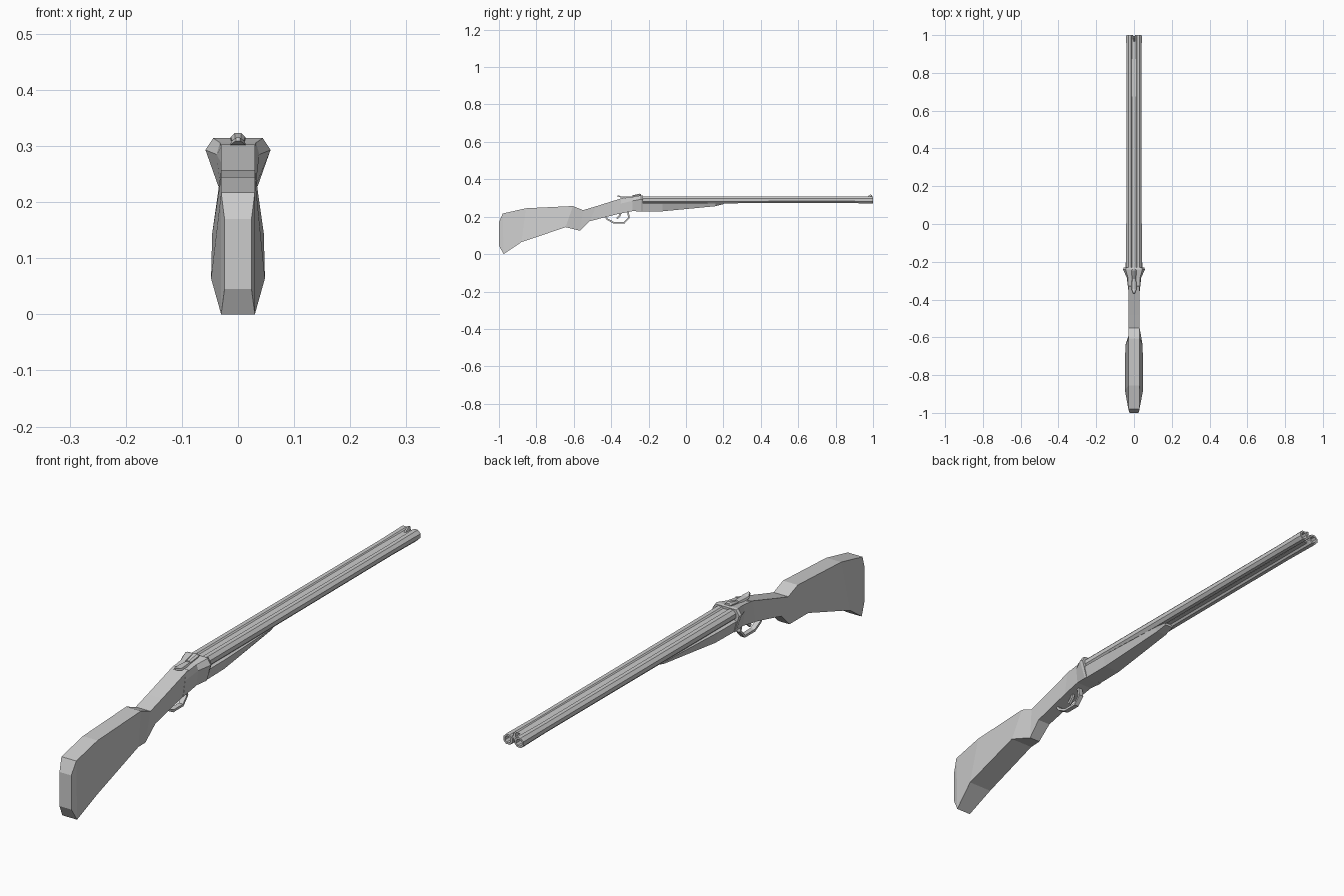
import bpy, bmesh, math


def make_object(name, bm):
    bmesh.ops.recalc_face_normals(bm, faces=bm.faces)
    mesh = bpy.data.meshes.new(name)
    bm.to_mesh(mesh)
    bm.free()
    ob = bpy.data.objects.new(name, mesh)
    bpy.context.collection.objects.link(ob)
    return ob


def skin(bm, rings, caps=True):
    loops = [[bm.verts.new(p) for p in r] for r in rings]
    n = len(loops[0])
    for a, b in zip(loops, loops[1:]):
        for i in range(n):
            j = (i + 1) % n
            bm.faces.new((a[i], a[j], b[j], b[i]))
    if caps:
        bm.faces.new(loops[0])
        bm.faces.new(loops[-1])


def loft(name, sections):
    # each section is a right-hand half profile, bottom to top, mirrored in x
    bm = bmesh.new()
    skin(bm, [s + [(-x, y, z) for x, y, z in reversed(s)] for s in sections])
    return make_object(name, bm)


def rod(name, points, width, thick):
    # rectangular bar following a path in the y-z plane
    rings = []
    for i, (y, z) in enumerate(points):
        a, b = points[max(i - 1, 0)], points[min(i + 1, len(points) - 1)]
        l = math.hypot(b[0] - a[0], b[1] - a[1])
        ny, nz = -(b[1] - a[1]) / l * thick, (b[0] - a[0]) / l * thick
        rings.append([(width, y + ny, z + nz), (-width, y + ny, z + nz),
                      (-width, y - ny, z - nz), (width, y - ny, z - nz)])
    bm = bmesh.new()
    skin(bm, rings)
    return make_object(name, bm)


# Butt stock and wrist: bottom edge then top edge of each section
loft("stock", [
    [(.024, -1, .045), (.024, -1, .17)],
    [(.03, -.975, 0), (.03, -.98, .217)],
    [(.048, -.88, .064), (.03, -.856, .245)],
    [(.046, -.643, .144), (.03, -.605, .257)],
    [(.022, -.568, .125), (.03, -.55, .235)],
    [(.026, -.515, .176), (.03, -.48, .256)],
    [(.03, -.30, .231), (.03, -.33, .303)],
])

# Receiver with flared breech
loft("receiver", [
    [(.03, -.36, .215), (.03, -.35, .27), (.03, -.345, .298)],
    [(.032, -.285, .23), (.038, -.285, .285), (.032, -.285, .306)],
    [(.035, -.24, .228), (.058, -.24, .293), (.044, -.24, .314)],
    [(.035, -.23, .228), (.054, -.23, .292), (.042, -.23, .312)],
])

# Fore-end under the barrels
loft("fore_end", [
    [(.033, -.24, .228), (.044, -.24, .27), (.03, -.24, .276)],
    [(.032, -.125, .229), (.043, -.125, .27), (.03, -.125, .276)],
    [(.02, .157, .256), (.03, .157, .27), (.025, .157, .276)],
    [(.016, .2, .267), (.022, .2, .272), (.02, .2, .276)],
])

# Two octagonal barrels with open bores
for side, label in ((-1, "left"), (1, "right")):
    bm = bmesh.new()
    rings = []
    for y, r in ((-.24, .0205), (.85, .0185), (.99, .0205), (1, .0195), (1, .0125), (.9, .0125)):
        rings.append([(side * .0225 + r * math.cos((k + .5) * math.pi / 4), y,
                       .29 + r * math.sin((k + .5) * math.pi / 4)) for k in range(8)])
    skin(bm, rings)
    make_object(label + "_barrel", bm)

# Ribs filling the gap between the barrels
loft("top_rib", [[(.009, y, .288), (.013, y, .304)] for y in (-.24, .995)])
loft("bottom_rib", [[(.008, y, .278), (.006, y, .288)] for y in (-.24, .98)])

# Front sight
loft("front_sight", [
    [(.005, .965, .302), (.003, .965, .304)],
    [(.005, .985, .302), (.003, .985, .318)],
    [(.005, .995, .302), (.003, .993, .317)],
])

# Breech block sight and opening lever on top of the receiver
loft("rear_sight", [
    [(.011, -.29, .300), (.011, -.29, .310), (.005, -.29, .313)],
    [(.013, -.25, .305), (.013, -.25, .316), (.006, -.25, .323)],
    [(.011, -.24, .305), (.011, -.24, .316), (.005, -.24, .321)],
])
loft("opening_lever", [
    [(.004, -.368, .309), (.003, -.366, .315)],
    [(.014, -.345, .302), (.012, -.345, .309)],
    [(.012, -.285, .302), (.008, -.285, .309)],
])

# Trigger guard and trigger
rod("trigger_guard", [(-.435, .205), (-.42, .186), (-.387, .168), (-.33, .168),
                      (-.305, .195), (-.312, .235)], .009, .0045)
rod("trigger", [(-.345, .23), (-.355, .205), (-.37, .19)], .005, .005)
